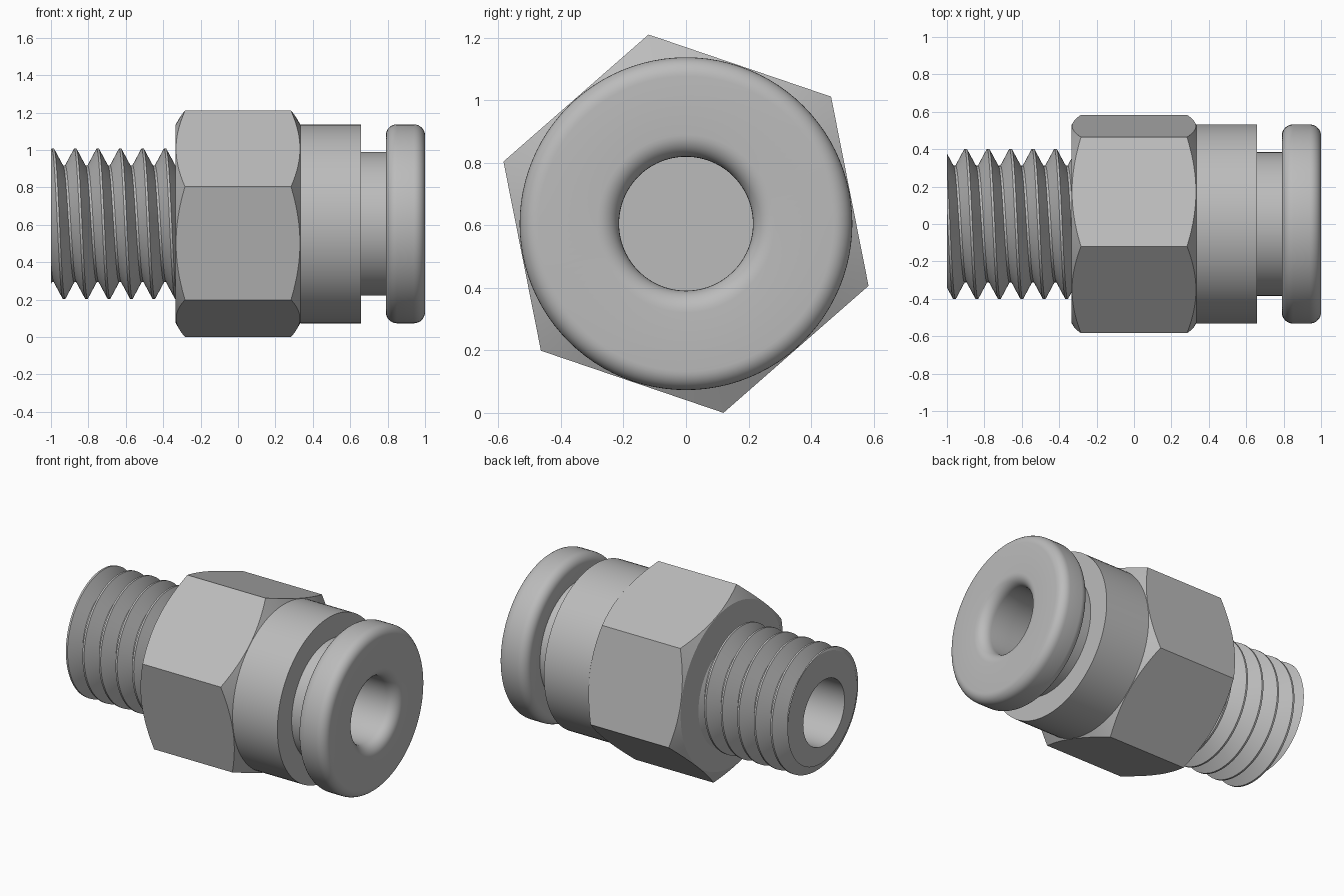
import bpy, bmesh
from math import sin, cos, tan, pi, radians

cube = bpy.data.objects.get("Cube")
if cube:
    bpy.data.objects.remove(cube)

AXIS_Z = 0.605
BORE = 0.214
SEG = 96

metal = bpy.data.materials.new("grey_metal")
metal.use_nodes = True
GREY = (0.5, 0.5, 0.5, 1)
metal.diffuse_color = GREY
metal.node_tree.nodes["Principled BSDF"].inputs["Base Color"].default_value = GREY


def polar(x, r, a):
    """Point around the fitting's axis, angle running from the top to the front."""
    return (x, -r * sin(a), AXIS_Z + r * cos(a))


def finish(name, bm):
    bmesh.ops.remove_doubles(bm, verts=bm.verts, dist=1e-5)
    bmesh.ops.dissolve_degenerate(bm, edges=bm.edges, dist=1e-5)
    bmesh.ops.recalc_face_normals(bm, faces=bm.faces)
    mesh = bpy.data.meshes.new(name)
    bm.to_mesh(mesh)
    bm.free()
    mesh.materials.append(metal)
    obj = bpy.data.objects.new(name, mesh)
    bpy.context.collection.objects.link(obj)
    bpy.ops.object.select_all(action='DESELECT')
    obj.select_set(True)
    bpy.context.view_layer.objects.active = obj
    bpy.ops.object.shade_smooth_by_angle(angle=radians(25))
    return obj


def skin(name, columns):
    """Join neighbouring columns of points into a closed skin."""
    bm = bmesh.new()
    grid = [[bm.verts.new(p) for p in col] for col in columns]
    for a, b in zip(grid, grid[1:]):
        for i in range(len(a) - 1):
            bm.faces.new((a[i], a[i + 1], b[i + 1], b[i]))
    return finish(name, bm)


def lathe(name, profile):
    return skin(name, [[polar(x, r, 2 * pi * i / SEG) for x, r in profile]
                       for i in range(SEG + 1)])


def arc(x, r, rad, start, end, steps=8):
    """Quarter round in the profile plane, angles in degrees."""
    angles = [radians(start + (end - start) * i / steps) for i in range(steps + 1)]
    return [(x + rad * cos(t), r + rad * sin(t)) for t in angles]


# Threaded stub: V thread cut square at both ends, with a blind bore
PITCH, CREST_X, FLAT = 0.12, -0.87, 0.006
CREST_R, ROOT_R = 0.402, 0.312
START, STOP = -1.0, -0.335


def thread_radius(x, a):
    d = (x - CREST_X) / PITCH - a / (2 * pi)
    d = abs(d - round(d)) * PITCH
    t = (d - FLAT) / (PITCH / 2 - 2 * FLAT)
    return CREST_R + (ROOT_R - CREST_R) * min(1, max(0, t))


columns = []
for i in range(SEG + 1):
    a = 2 * pi * i / SEG
    col = [polar(STOP, 0, a), polar(STOP, BORE, a), polar(START, BORE, a)]
    for turn in range(-3, 7):
        for offset in (-FLAT, FLAT, PITCH / 2 - FLAT, PITCH / 2 + FLAT):
            x = CREST_X + PITCH * (turn + a / (2 * pi)) + offset
            x = min(STOP, max(START, x))
            col.append(polar(x, thread_radius(x, a), a))
    columns.append(col)
skin("threaded_stub", columns)

# Hex nut: six flats with curved chamfers at both ends
HALF, FLAT_R, CHAMFER_R, STEPS = 0.333, 0.534, 0.531, 16
TURN = radians(11.2)
bm = bmesh.new()
caps, rims = {}, {}
for side in (-1, 1):
    caps[side], rims[side] = [], []
    for i in range(6 * STEPS):
        local = pi / 3 * (i % STEPS) / STEPS - pi / 6
        a = TURN + pi / 3 * i / STEPS
        r = FLAT_R / cos(local)
        x = side * (HALF - (r - CHAMFER_R) * tan(pi / 6))
        caps[side].append(bm.verts.new(polar(side * HALF, CHAMFER_R, a)))
        rims[side].append(bm.verts.new(polar(x, r, a)))
    bm.faces.new(caps[side])
    for i in range(6 * STEPS):
        bm.faces.new((caps[side][i - 1], caps[side][i], rims[side][i], rims[side][i - 1]))
for k in range(6):
    span = [(k * STEPS + j) % (6 * STEPS) for j in range(STEPS + 1)]
    bm.faces.new([rims[1][j] for j in span] + [rims[-1][j] for j in reversed(span)])
finish("hex_nut", bm)

# Round body and neck, open to the bore
lathe("body_and_neck", [(HALF, 0), (HALF, 0.532), (0.658, 0.532), (0.658, 0.384),
                        (0.8, 0.384), (0.8, BORE), (HALF, BORE), (HALF, 0)])

# Release collar: rounded rim and a flared mouth
lathe("release_collar",
      [(0.79, BORE), (0.79, 0.384)]
      + arc(0.85, 0.472, 0.06, 180, 90)
      + arc(0.94, 0.472, 0.06, 90, 0)
      + arc(0.93, BORE + 0.07, 0.07, 0, -90)
      + [(0.79, BORE)])
